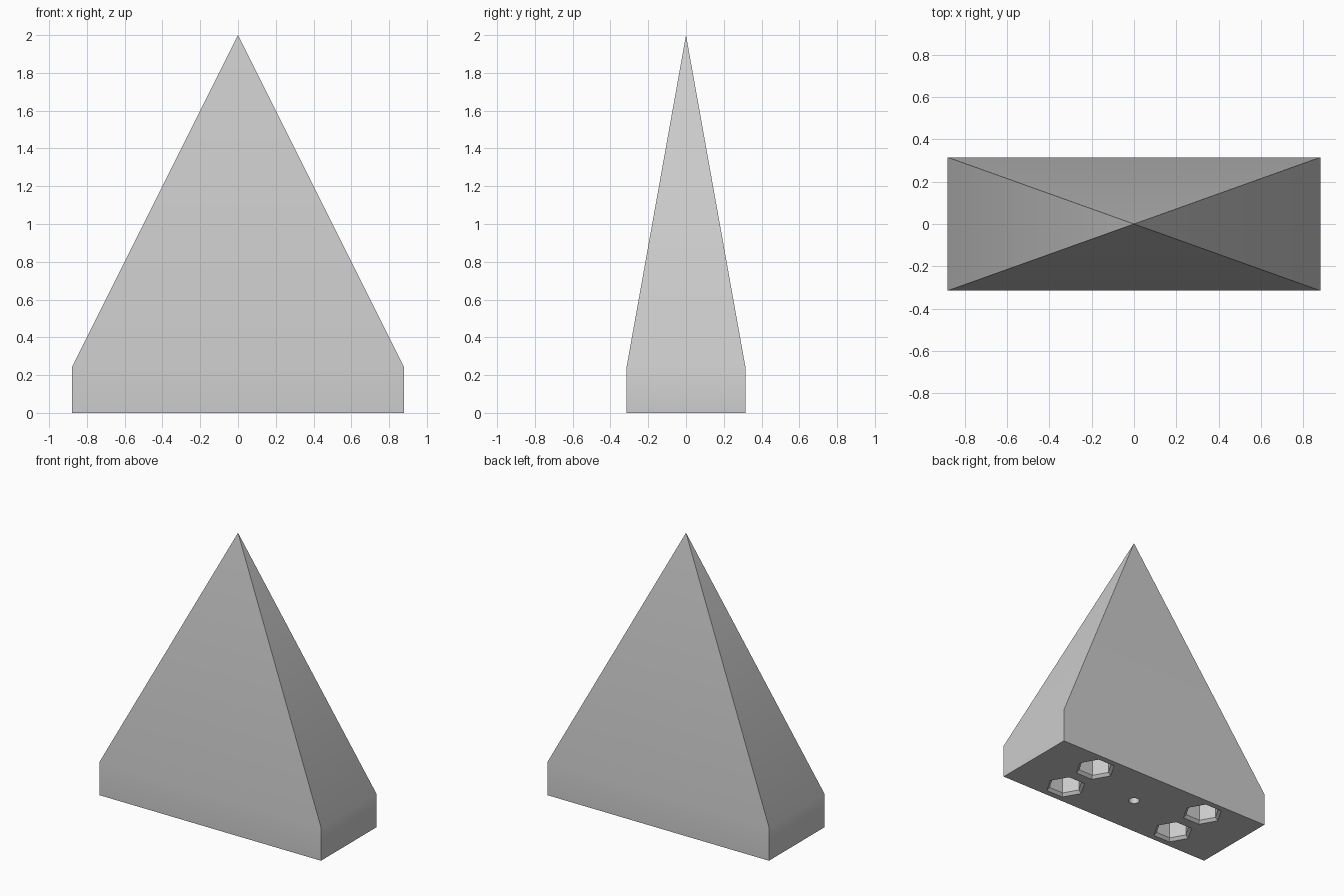
import bpy
import bmesh
import math
from mathutils import Matrix

HALF_X, HALF_Y, WALL, TOP = 0.88, 0.315, 0.24, 2.0

cube = bpy.data.objects.get("Cube")
if cube:
    bpy.data.objects.remove(cube)

grey = bpy.data.materials.new("light_grey")
grey.use_nodes = True
colour = (0.6, 0.6, 0.6, 1)
grey.diffuse_color = colour
grey.node_tree.nodes["Principled BSDF"].inputs["Base Color"].default_value = colour


def finish(name, bm):
    bmesh.ops.recalc_face_normals(bm, faces=bm.faces)
    mesh = bpy.data.meshes.new(name)
    bm.to_mesh(mesh)
    bm.free()
    mesh.materials.append(grey)
    obj = bpy.data.objects.new(name, mesh)
    bpy.context.collection.objects.link(obj)
    return obj


def add_prism(bm, x, y, sides, rings):
    """Closed prism through (radius, height) rings."""
    loops = []
    for radius, z in rings:
        angles = [math.tau * i / sides for i in range(sides)]
        loops.append([bm.verts.new((x + radius * math.cos(a),
                                    y + radius * math.sin(a), z)) for a in angles])
    for low, high in zip(loops, loops[1:]):
        for i in range(sides):
            j = (i + 1) % sides
            bm.faces.new((low[i], low[j], high[j], high[i]))
    bm.faces.new(loops[0][::-1])
    bm.faces.new(loops[-1])


# Body: block with its top face drawn up to a single point
bm = bmesh.new()
size = Matrix.Diagonal((2 * HALF_X, 2 * HALF_Y, WALL, 1))
bmesh.ops.create_cube(bm, size=1, matrix=Matrix.Translation((0, 0, WALL / 2)) @ size)
top = max(bm.faces, key=lambda f: f.calc_center_median().z)
apex = bmesh.ops.poke(bm, faces=[top])["verts"][0]
apex.co = (0, 0, TOP)
body = finish("pyramid_body", bm)

# Underside sockets: four chamfered hexagons and a round centre hole
bm = bmesh.new()
for sx in (-1, 1):
    for sy in (-1, 1):
        add_prism(bm, sx * 0.47, sy * 0.155, 6,
                  [(0.155, -0.02), (0.135, 0), (0.115, 0.02), (0.115, 0.24)])
add_prism(bm, 0, 0, 24, [(0.036, -0.02), (0.036, 0.2)])
cutter = finish("socket_cutter", bm)
cutter.hide_render = True

# Cut the sockets and remove the cutter
cut = body.modifiers.new("sockets", "BOOLEAN")
cut.operation = "DIFFERENCE"
cut.solver = "EXACT"
cut.object = cutter
bpy.ops.object.select_all(action="DESELECT")
bpy.context.view_layer.objects.active = body
body.select_set(True)
bpy.ops.object.modifier_apply(modifier=cut.name)
bpy.data.objects.remove(cutter)

# Soft shading across the gentle wall break, crisp corners elsewhere
bpy.ops.object.shade_smooth_by_angle(angle=math.radians(30))
